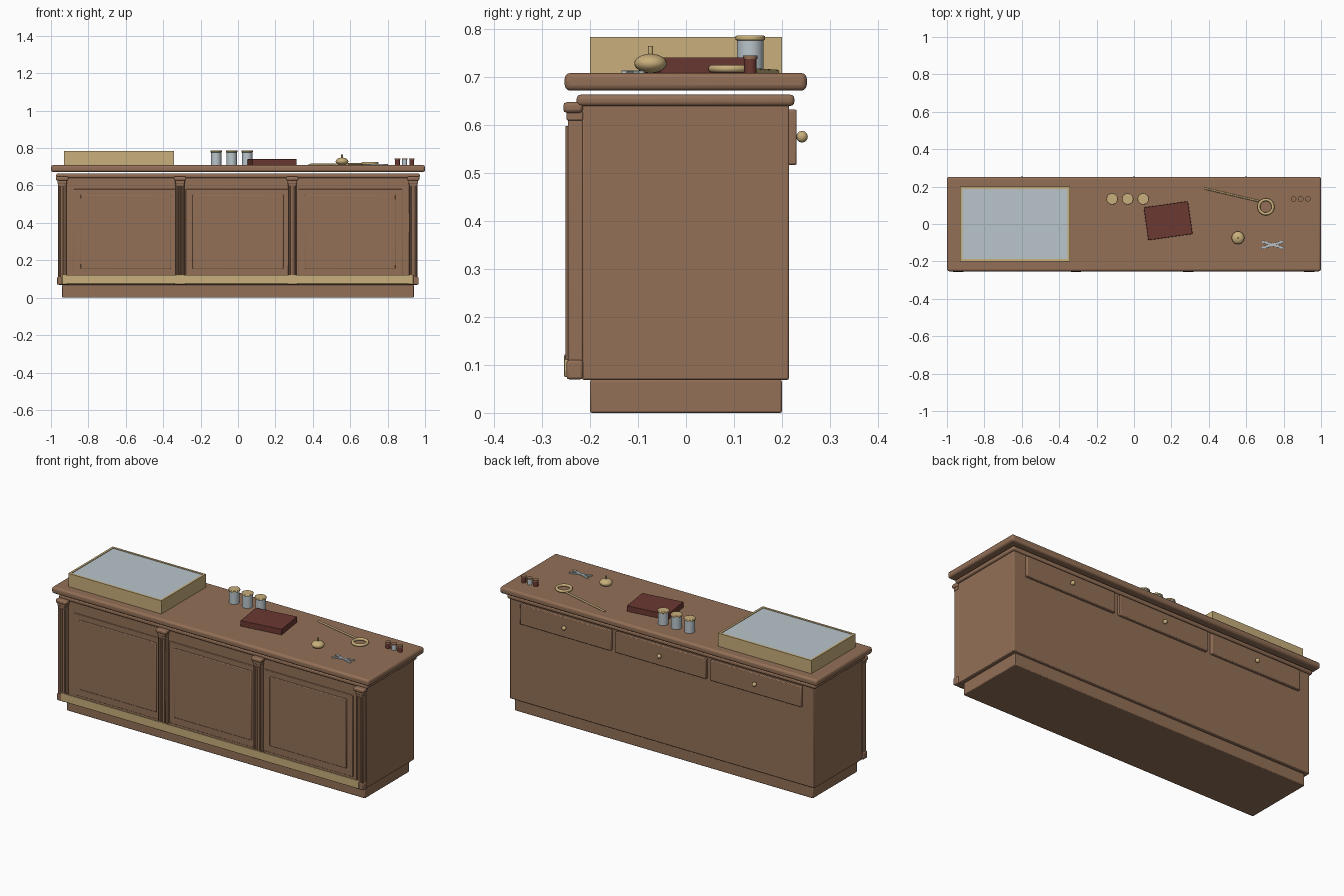
import bpy, math
from mathutils import Vector

if "Cube" in bpy.data.objects:
    bpy.data.objects.remove(bpy.data.objects["Cube"])


def material(name, rgb):
    m = bpy.data.materials.new(name)
    m.diffuse_color = (*rgb, 1)
    m.use_nodes = True
    m.node_tree.nodes["Principled BSDF"].inputs["Base Color"].default_value = m.diffuse_color
    return m


WOOD = material("brown wood", (0.29, 0.16, 0.095))
BRASS = material("pale brass", (0.58, 0.43, 0.20))
GLASS = material("blue grey glass", (0.49, 0.56, 0.60))
RED = material("dark red leather", (0.15, 0.04, 0.032))


def finish(ob, name, mat, bevel=0, segments=2):
    ob.name = name
    ob.data.materials.append(mat)
    if bevel:
        b = ob.modifiers.new("rounded edges", 'BEVEL')
        b.width, b.segments = bevel, segments
    bpy.ops.object.shade_smooth_by_angle(angle=math.radians(40))
    return ob


def box(name, mat, x, y, z, bevel=0, segments=2, turn=0):
    """Box from (low, high) ranges on each axis."""
    bpy.ops.mesh.primitive_cube_add(size=1, location=[sum(r) / 2 for r in (x, y, z)])
    ob = bpy.context.object
    ob.scale = [r[1] - r[0] for r in (x, y, z)]
    bpy.ops.object.transform_apply(location=False, rotation=False, scale=True)
    ob.rotation_euler.z = turn
    return finish(ob, name, mat, bevel, segments)


def cylinder(name, mat, x, y, z, radius, sides=24, bevel=0):
    bpy.ops.mesh.primitive_cylinder_add(vertices=sides, radius=radius, depth=z[1] - z[0],
                                        location=(x, y, sum(z) / 2))
    return finish(bpy.context.object, name, mat, bevel)


def ball(name, mat, loc, size):
    bpy.ops.mesh.primitive_uv_sphere_add(segments=24, ring_count=12, radius=1, location=loc)
    bpy.context.object.scale = size
    bpy.ops.object.transform_apply(location=False, rotation=False, scale=True)
    return finish(bpy.context.object, name, mat)


def rod(name, mat, a, b, radius):
    a, b = Vector(a), Vector(b)
    bpy.ops.mesh.primitive_cylinder_add(vertices=12, radius=radius, depth=(b - a).length,
                                        location=(a + b) / 2)
    ob = bpy.context.object
    ob.rotation_euler = (b - a).to_track_quat('Z', 'Y').to_euler()
    return finish(ob, name, mat)


# Cabinet
box("plinth", WOOD, (-0.94, 0.94), (-0.2, 0.2), (0, 0.069), 0.004)
box("cabinet_body", WOOD, (-0.96, 0.96), (-0.217, 0.215), (0.069, 0.645), 0.004)
box("cornice", WOOD, (-0.972, 0.972), (-0.228, 0.226), (0.64, 0.664), 0.009, 3)
box("countertop", WOOD, (-1, 1), (-0.253, 0.252), (0.672, 0.709), 0.012, 3)

# Front panels, back drawers and knobs
for cx in (-0.6, 0, 0.6):
    box("front_panel", WOOD, (cx - 0.28, cx + 0.28), (-0.222, -0.21), (0.115, 0.58), 0.003)
    box("raised_panel", WOOD, (cx - 0.243, cx + 0.243), (-0.227, -0.215), (0.155, 0.55), 0.004)
    box("drawer", WOOD, (cx - 0.286, cx + 0.286), (0.21, 0.231), (0.517, 0.633), 0.004)
    rod("knob_stem", BRASS, (cx, 0.228, 0.576), (cx, 0.24, 0.576), 0.005)
    ball("knob", BRASS, (cx, 0.242, 0.576), (0.012, 0.012, 0.012))

# Fluted pilasters with capitals and bases
for cx in (-0.94, -0.31, 0.29, 0.937):
    box("pilaster_shaft", WOOD, (cx - 0.023, cx + 0.023), (-0.246, -0.215), (0.1, 0.63), 0.003)
    box("pilaster_base", WOOD, (cx - 0.029, cx + 0.029), (-0.249, -0.215), (0.07, 0.11), 0.005)
    box("pilaster_capital", WOOD, (cx - 0.033, cx + 0.033), (-0.256, -0.215), (0.626, 0.648), 0.007)
    box("capital_neck", WOOD, (cx - 0.026, cx + 0.026), (-0.249, -0.215), (0.61, 0.63), 0.003)
    for dx in (-0.014, 0, 0.014):
        rod("pilaster_reed", WOOD, (cx + dx, -0.246, 0.11), (cx + dx, -0.246, 0.598), 0.005)
box("foot_rail", BRASS, (-0.94, 0.937), (-0.254, -0.247), (0.075, 0.122), 0.002)

# Display case with glass lid
X0, X1, Y, Z0, Z1, W = -0.93, -0.343, 0.2, 0.707, 0.784, 0.012
for s in (-1, 1):
    box("case_long_side", BRASS, (X0, X1), sorted((s * Y, s * (Y - W))), (Z0, Z1))
for x in ((X0, X0 + W), (X1 - W, X1)):
    box("case_short_side", BRASS, x, (-Y + W, Y - W), (Z0, Z1))
box("case_glass", GLASS, (X0 + W, X1 - W), (-Y + W, Y - W), (Z0, Z1 - 0.003))

# Jars with lids
for x in (-0.117, -0.034, 0.049):
    cylinder("jar", GLASS, x, 0.134, (0.708, 0.779), 0.028)
    cylinder("jar_lid", BRASS, x, 0.134, (0.777, 0.787), 0.031, bevel=0.003)

# Book
box("book", RED, (0.063, 0.302), (-0.071, 0.106), (0.708, 0.741), 0.002, turn=math.radians(8))

# Bell
ball("bell_dome", BRASS, (0.556, -0.074, 0.729), (0.034, 0.034, 0.02))
cylinder("bell_button", BRASS, 0.556, -0.074, (0.745, 0.765), 0.005, 12)

# Magnifier
bpy.ops.mesh.primitive_torus_add(major_radius=0.038, minor_radius=0.008, major_segments=32,
                                 minor_segments=10, location=(0.705, 0.092, 0.718))
finish(bpy.context.object, "magnifier_ring", BRASS)
rod("magnifier_handle", BRASS, (0.377, 0.19, 0.711), (0.668, 0.122, 0.715), 0.005)

# Scissors
for s in (-1, 1):
    box("scissor_blade", GLASS, (0.68, 0.803), (-0.117, -0.105), (0.708, 0.714), 0.001,
        turn=s * math.radians(17))

# Ink bottles
for x, mat in ((0.853, RED), (0.891, GLASS), (0.929, RED)):
    cylinder("ink_bottle", mat, x, 0.134, (0.708, 0.739), 0.013, 16)
    cylinder("ink_bottle_cap", WOOD, x, 0.134, (0.738, 0.745), 0.015, 16)
